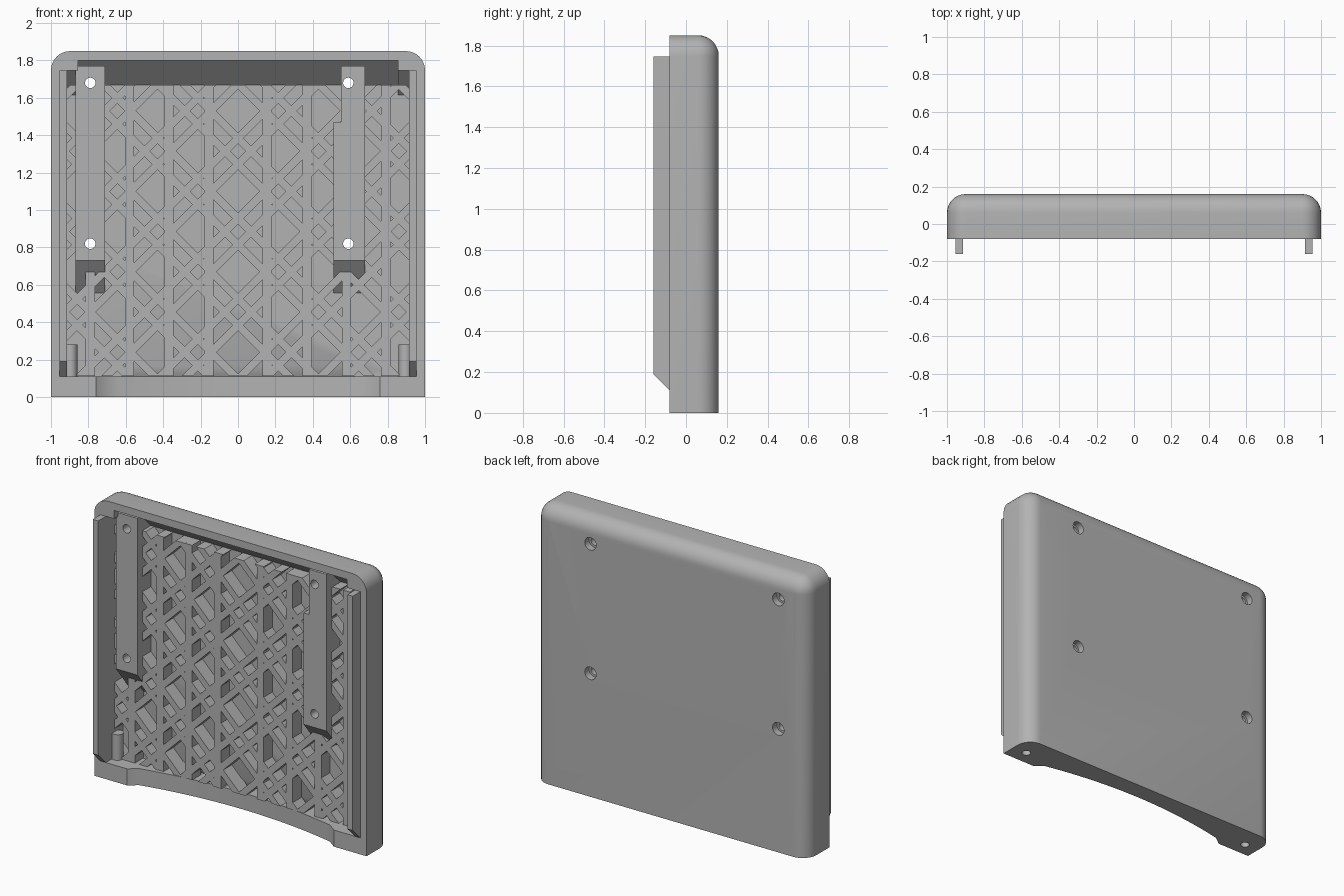
import bpy, bmesh, math
from mathutils import Matrix, Vector

old = bpy.data.objects.get("Cube")
if old:
    bpy.data.objects.remove(old, do_unlink=True)

grey = bpy.data.materials.new("plain grey")
grey.use_nodes = True
tone = (0.45, 0.45, 0.45, 1)
grey.diffuse_color = tone
grey.node_tree.nodes["Principled BSDF"].inputs["Base Color"].default_value = tone


def finish(name, bm):
    bmesh.ops.recalc_face_normals(bm, faces=bm.faces)
    mesh = bpy.data.meshes.new(name)
    bm.to_mesh(mesh)
    bm.free()
    mesh.materials.append(grey)
    obj = bpy.data.objects.new(name, mesh)
    bpy.context.collection.objects.link(obj)
    return obj


def add_prism(bm, loop_a, loop_b):
    a = [bm.verts.new(p) for p in loop_a]
    b = [bm.verts.new(p) for p in loop_b]
    bm.faces.new(a)
    bm.faces.new(b[::-1])
    for i in range(len(a)):
        j = (i + 1) % len(a)
        bm.faces.new((a[i], b[i], b[j], a[j]))


def add_side(bm, x0, x1, yz):
    """Extrude a side profile across x."""
    add_prism(bm, [(x0, y, z) for y, z in yz], [(x1, y, z) for y, z in yz])


def side_prism(name, x0, x1, yz):
    bm = bmesh.new()
    add_side(bm, x0, x1, yz)
    return finish(name, bm)


def cylinder(name, radius, start, end):
    start, end = Vector(start), Vector(end)
    axis = end - start
    turn = axis.to_track_quat('Z', 'Y').to_matrix().to_4x4()
    bm = bmesh.new()
    bmesh.ops.create_cone(bm, cap_ends=True, segments=24, radius1=radius,
                          radius2=radius, depth=axis.length,
                          matrix=Matrix.Translation((start + end) / 2) @ turn)
    return finish(name, bm)


def boolean(obj, cutter, operation='DIFFERENCE', self_overlap=False):
    mod = obj.modifiers.new("cut", 'BOOLEAN')
    mod.operation = operation
    mod.solver = 'EXACT'
    mod.use_self = self_overlap
    mod.object = cutter
    bpy.context.view_layer.objects.active = obj
    bpy.ops.object.modifier_apply(modifier=mod.name)


def remove(obj):
    bpy.data.objects.remove(obj, do_unlink=True)


# Outer shell: lofted outlines, filleted on the back except along the bottom
def outline(y, inset):
    w, top, r = 1 - inset, 1.85 - inset, 0.103 - inset
    pts = [(-w, y, 0), (w, y, 0)]
    for side in (1, -1):
        for i in range(9):
            t = math.pi / 2 * i / 8
            if side < 0:
                t = math.pi / 2 - t
            pts.append((side * (w - r + r * math.cos(t)), y, top - r + r * math.sin(t)))
    return pts


layers = [outline(-0.08, 0)]
for i in range(9):
    t = math.pi / 2 * i / 8
    layers.append(outline(0.06 + 0.1 * math.sin(t), 0.1 * (1 - math.cos(t))))
bm = bmesh.new()
rings = [[bm.verts.new(p) for p in layer] for layer in layers]
bm.faces.new(rings[0])
bm.faces.new(rings[-1][::-1])
for a, b in zip(rings, rings[1:]):
    for i in range(len(a)):
        j = (i + 1) % len(a)
        bm.faces.new((a[i], b[i], b[j], a[j]))
panel = finish("panel_shell", bm)

# Hollow front: stepped top with an overhanging slope, and a groove at the foot
FLOOR = 0.10


def hollow(top, low):
    return [(-0.2, low), (-0.2, top), (-0.03, top), (FLOOR, top - 0.13), (FLOOR, low)]


cutters = [
    side_prism("hollow_cutter", -0.915, 0.915, hollow(1.745, 0.11)),
    side_prism("top_step_cutter", -0.855, 0.855, hollow(1.80, 1.3)),
    side_prism("groove_cutter", -0.62, 0.62,
               [(0, 0.11), (0, 0.17), (FLOOR, 0.17), (0.13, 0.11)]),
]

# Curved relief in the front of the bottom wall
curve = [(-0.76, -0.2), (-0.76, -0.08)]
for i in range(25):
    x = -0.7 + 1.4 * i / 24
    curve.append((x, 0.04 - 0.075 * (x / 0.7) ** 2))
curve += [(0.76, -0.08), (0.76, -0.2)]
bm = bmesh.new()
add_prism(bm, [(x, y, -0.1) for x, y in curve], [(x, y, 0.13) for x, y in curve])
cutters.append(finish("relief_cutter", bm))

for cutter in cutters:
    boolean(panel, cutter)
    remove(cutter)

# Lattice of ribs: uprights and two families of diagonals
RIB_FRONT = 0.01
bm = bmesh.new()


def add_rib(x, z, angle, width):
    place = (Matrix.Translation((x, 0.06, z)) @ Matrix.Rotation(angle, 4, 'Y')
             @ Matrix.Diagonal((width, 0.2, 5, 1)))
    bmesh.ops.create_cube(bm, size=1, matrix=place)


for x in (0.157, 0.37, 0.58, 0.79):
    for side in (1, -1):
        add_rib(side * x, 0.9, 0, 0.05)
for k in range(-2, 7):
    for offset in (-0.145, 0.145):
        for side in (1, -1):
            add_rib(0, 0.24 + 0.43 * k + offset, side * math.pi / 4, 0.042)
ribs = finish("rib_lattice", bm)
bounds = side_prism("rib_bounds", -0.918, 0.918,
                    [(RIB_FRONT, 0.112), (RIB_FRONT, 1.67),
                     (0.105, 1.67), (0.105, 0.112)])
boolean(ribs, bounds, 'INTERSECT', True)
remove(bounds)

# Mounting strips with a sloping lower end
strip_side = [(-0.04, 1.77), (-0.04, 0.73), (0.105, 0.55), (0.105, 1.77)]
left_strip = side_prism("left_mounting_strip", 0.55, 0.68, strip_side)
right_strip = side_prism("right_mounting_strip", -0.87, -0.71, strip_side)
step = side_prism("strip_step", 0.51, 0.6,
                  [(-0.04, 1.47), (-0.04, 0.73), (0.105, 0.55), (0.105, 1.47)])
boolean(left_strip, step, 'UNION')
remove(step)

# Counterbored screw holes through the back
for x in (-0.79, 0.59):
    for z in (0.82, 1.68):
        hole = cylinder("hole_cutter", 0.028, (x, -0.3, z), (x, 0.3, z))
        bore = cylinder("bore_cutter", 0.042, (x, 0.115, z), (x, 0.3, z))
        for part in (panel, ribs, left_strip if x > 0 else right_strip):
            boolean(part, hole)
        boolean(panel, bore)
        remove(hole)
        remove(bore)

# Side rails and bottom screw posts, one per side
parts = [panel, ribs, left_strip, right_strip]
for side, label in ((1, "left"), (-1, "right")):
    rail = side_prism(label + "_rail", side * 0.915, side * 0.955,
                      [(-0.16, 1.745), (-0.16, 0.19), (-0.08, 0.11),
                       (-0.07, 0.11), (-0.07, 1.745)])
    x = side * 0.895
    post = cylinder(label + "_screw_post", 0.036, (x, 0.015, 0.1), (x, 0.015, 0.28))
    hole = cylinder("post_hole_cutter", 0.028, (x, 0.015, -0.1), (x, 0.015, 0.24))
    for part in (panel, post):
        boolean(part, hole)
    remove(hole)
    parts += [rail, post]

# Smooth the rounded faces, keep the edges sharp
bpy.ops.object.select_all(action='DESELECT')
for part in parts:
    part.select_set(True)
bpy.context.view_layer.objects.active = panel
bpy.ops.object.shade_smooth_by_angle(angle=math.radians(30))
